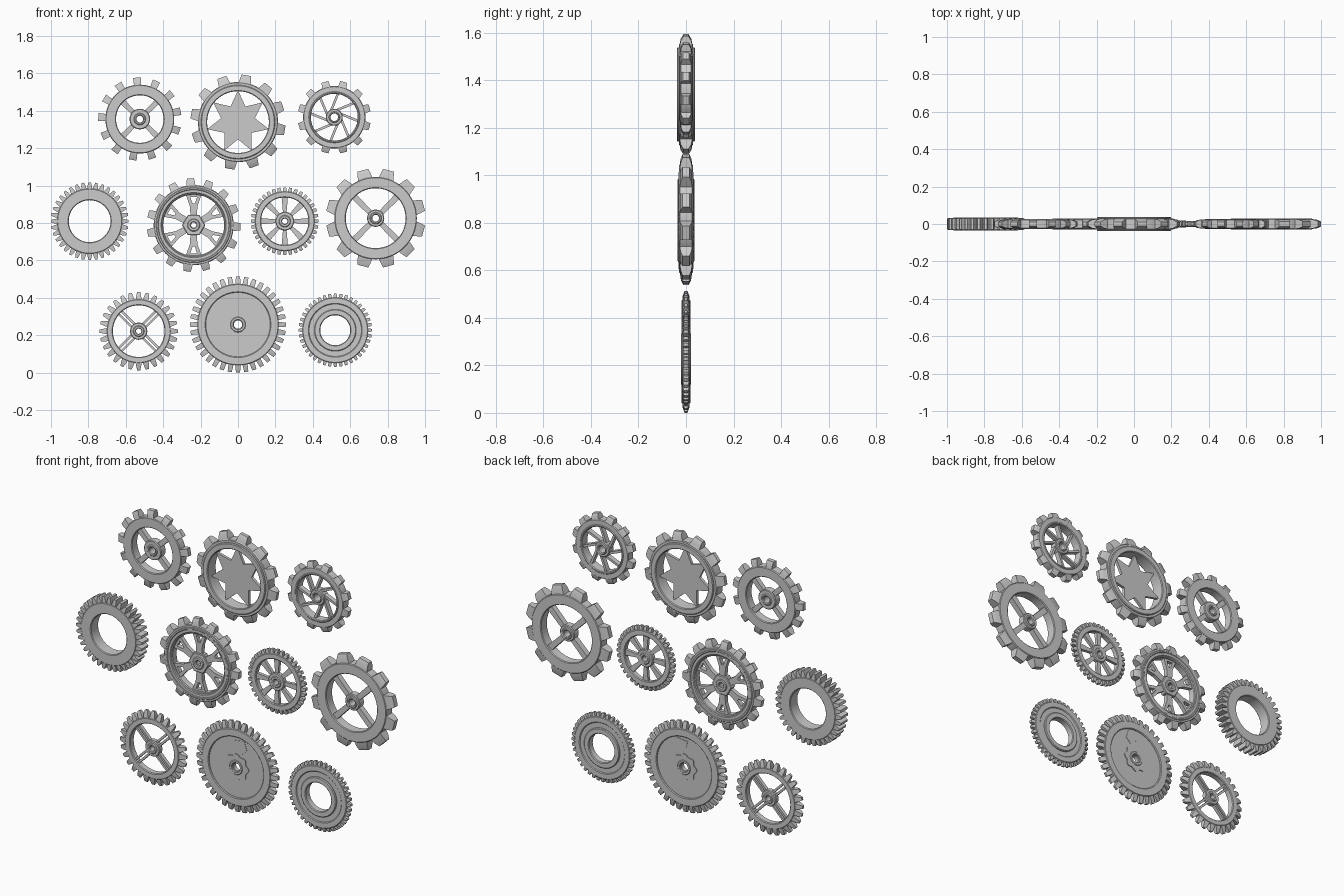
import bpy, bmesh
from math import cos, sin, tau, radians

if "Cube" in bpy.data.objects:
    bpy.data.objects.remove(bpy.data.objects["Cube"])


def finish(bm, name, x, z):
    bmesh.ops.recalc_face_normals(bm, faces=bm.faces)
    me = bpy.data.meshes.new(name)
    bm.to_mesh(me)
    bm.free()
    ob = bpy.data.objects.new(name, me)
    ob.location = (x, 0, z)
    bpy.context.collection.objects.link(ob)
    bpy.ops.object.select_all(action='DESELECT')
    ob.select_set(True)
    bpy.context.view_layer.objects.active = ob
    bpy.ops.object.shade_smooth_by_angle(angle=radians(30))


def ring_loft(bm, loops, close):
    """Bridge successive vertex loops with quads."""
    n = len(loops[0])
    pairs = list(zip(loops, loops[1:])) + ([(loops[-1], loops[0])] if close else [])
    for a, b in pairs:
        for i in range(n):
            j = (i + 1) % n
            bm.faces.new((a[i], a[j], b[j], b[i]))


def lathe(bm, half, seg=64):
    """Turn a front half profile (r, y), mirrored to the back, around the y axis."""
    prof = half + [(r, -y) for r, y in reversed(half)]
    loops = [[bm.verts.new((r * cos(tau * i / seg), y, r * sin(tau * i / seg)))
              for i in range(seg)] for r, y in prof]
    ring_loft(bm, loops, True)


def band(bm, r0, r1, h, bevel=0.004, seg=64):
    lathe(bm, [(r0, h - bevel), (r0 + bevel, h), (r1 - bevel, h), (r1, h - bevel)], seg)


def prism(bm, pts, h, ang=0):
    """Extrude a flat outline (radial, sideways) to +-h, turned by ang."""
    c, s = cos(ang), sin(ang)
    loops = [[bm.verts.new((r * c - t * s, y, r * s + t * c)) for r, t in pts] for y in (-h, h)]
    ring_loft(bm, loops, False)
    for lp in loops:
        bm.faces.new(lp)


def bar(bm, p, q, w0, w1, h, ang):
    """Straight tapered bar between two (radial, sideways) points."""
    dx, dy = q[0] - p[0], q[1] - p[1]
    d = (dx * dx + dy * dy) ** 0.5
    nx, ny = -dy / d / 2, dx / d / 2
    prism(bm, [(p[0] + nx * w0, p[1] + ny * w0), (p[0] - nx * w0, p[1] - ny * w0),
               (q[0] - nx * w1, q[1] - ny * w1), (q[0] + nx * w1, q[1] + ny * w1)], h, ang)


def teeth(name, x, z, n, phase, root, tip, w0, w1, h0, h1):
    bm = bmesh.new()
    r0 = root - 0.008
    for k in range(n):
        a = radians(phase) + tau * k / n
        c, s = cos(a), sin(a)
        loops = []
        for r, w, h in ((r0, w0, h0), ((root + tip) / 2, (w0 + w1) / 2, h0 * .7 + h1 * .3), (tip, w1, h1)):
            loops.append([bm.verts.new((r * c - t * s, y, r * s + t * c)) for t, y in
                          ((-w / 2, -h), (w / 2, -h), (w / 2, h), (-w / 2, h))])
        ring_loft(bm, loops, False)
        bm.faces.new(loops[0])
        bm.faces.new(loops[-1])
    finish(bm, name + "_teeth", x, z)


def spokes(name, x, z, n, phase, bars, h):
    """Repeat bars (p, q, width at p, width at q) around the hub."""
    bm = bmesh.new()
    for k in range(n):
        for p, q, w0, w1 in bars:
            bar(bm, p, q, w0, w1, h, radians(phase) + tau * k / n)
    finish(bm, name + "_spokes", x, z)


def bands(name, x, z, items):
    bm = bmesh.new()
    for it in items:
        band(bm, *it)
    finish(bm, name, x, z)


# name: x, z, tooth count, phase, root, tip, base width, tip width, base depth, tip depth
GEARS = {
    "four_spoke_small": (-.525, 1.356, 13, 94, .182, .222, .036, .042, .024, .012),
    "star": (0, 1.34, 12, 80, .212, .254, .066, .050, .028, .010),
    "swirl": (.515, 1.366, 12, 15, .165, .195, .046, .038, .024, .012),
    "open_ring": (-.793, .81, 36, 0, .172, .208, .031, .013, .033, .030),
    "forked": (-.237, .789, 15, 94, .212, .250, .050, .038, .025, .012),
    "eight_spoke": (.25, .81, 36, 0, .158, .181, .023, .015, .014, .009),
    "four_spoke_large": (.736, .826, 12, 15, .217, .265, .082, .060, .027, .014),
    "double_spoke": (-.531, .222, 28, 90, .168, .209, .035, .017, .018, .006),
    "solid_disc": (0, .257, 36, 90, .215, .257, .029, .022, .017, .006),
    "stepped_ring": (.52, .227, 40, 0, .174, .196, .021, .014, .013, .008),
}
for key, g in GEARS.items():
    teeth(key + "_gear", *g)


def at(key):
    return (key + "_gear",) + GEARS[key][:2]


# rims and hubs: (inner radius, outer radius, half depth)
BANDS = {
    "four_spoke_small": ([(.127, .184, .026)], [(.018, .055, .022), (.018, .032, .026)]),
    "star": ([(.172, .214, .030), (.165, .198, .038)], []),
    "swirl": ([(.128, .167, .025), (.125, .138, .028)], [(.020, .045, .022), (.020, .030, .026)]),
    "open_ring": ([(.112, .175, .035)], []),
    "forked": ([(.170, .214, .026), (.187, .202, .029), (.163, .176, .022)],
               [(.015, .062, .018, .004, 6), (.015, .034, .025)]),
    "eight_spoke": ([(.127, .160, .016)], [(.014, .050, .014), (.014, .032, .018)]),
    "four_spoke_large": ([(.160, .220, .029)], [(.018, .046, .022), (.018, .032, .026)]),
    "double_spoke": ([(.138, .171, .019)], [(.014, .046, .015), (.014, .030, .019)]),
    "solid_disc": ([(.172, .218, .019)], [(.024, .042, .020)]),
    "stepped_ring": ([(.140, .176, .015), (.100, .145, .011), (.080, .112, .020)], []),
}
for key, (rims, hubs) in BANDS.items():
    name, x, z = at(key)
    bands(name + "_rim", x, z, rims)
    if hubs:
        bands(name + "_hub", x, z, hubs)

# spokes
spokes(*at("four_spoke_small"), 4, 45, [((.045, 0), (.132, 0), .026, .030)], .014)
spokes(*at("four_spoke_large"), 4, 45, [((.038, 0), (.166, 0), .028, .034)], .016)
spokes(*at("eight_spoke"), 8, 0, [((.040, 0), (.132, 0), .018, .034)], .009)
spokes(*at("double_spoke"), 4, 45, [((.036, .011), (.144, .011), .012, .012),
                                    ((.036, -.011), (.144, -.011), .012, .012)], .010)
spokes(*at("swirl"), 8, 10, [((.036, .012), (.122, -.042), .013, .013)], .014)
spokes(*at("forked"), 6, 30, [((.048, 0), (.115, 0), .034, .042),
                              ((.105, .012), (.168, .034), .018, .018),
                              ((.105, -.012), (.168, -.034), .018, .018),
                              ((.158, -.036), (.158, .036), .014, .014)], .012)

# thin seven-pointed star plate
name, x, z = at("star")
bm = bmesh.new()
star = []
for i in range(14):
    r, a = (.170 if i % 2 == 0 else .092), radians(90) + tau * i / 14
    star.append((r * cos(a), r * sin(a)))
prism(bm, star, .008)
finish(bm, name + "_plate", x, z)

# recessed web with a scalloped boss on the solid gear
name, x, z = at("solid_disc")
bm = bmesh.new()
band(bm, .022, .178, .012)
finish(bm, name + "_web", x, z)
bm = bmesh.new()
inner = [[], []]
outer = [[], []]
for i in range(64):
    a = tau * i / 64
    r = .072 + .006 * cos(8 * a)
    for s in (0, 1):
        y = (.017, -.017)[s]
        inner[s].append(bm.verts.new((.024 * cos(a), y, .024 * sin(a))))
        outer[s].append(bm.verts.new((r * cos(a), y, r * sin(a))))
ring_loft(bm, [inner[0], outer[0], outer[1], inner[1]], True)
finish(bm, name + "_boss", x, z)
# small hatch near the top of the web
bm = bmesh.new()
prism(bm, [(-.02, .15), (.05, .16), (.065, .11), (.035, .08), (-.01, .115)], .014)
finish(bm, name + "_hatch", x, z)
